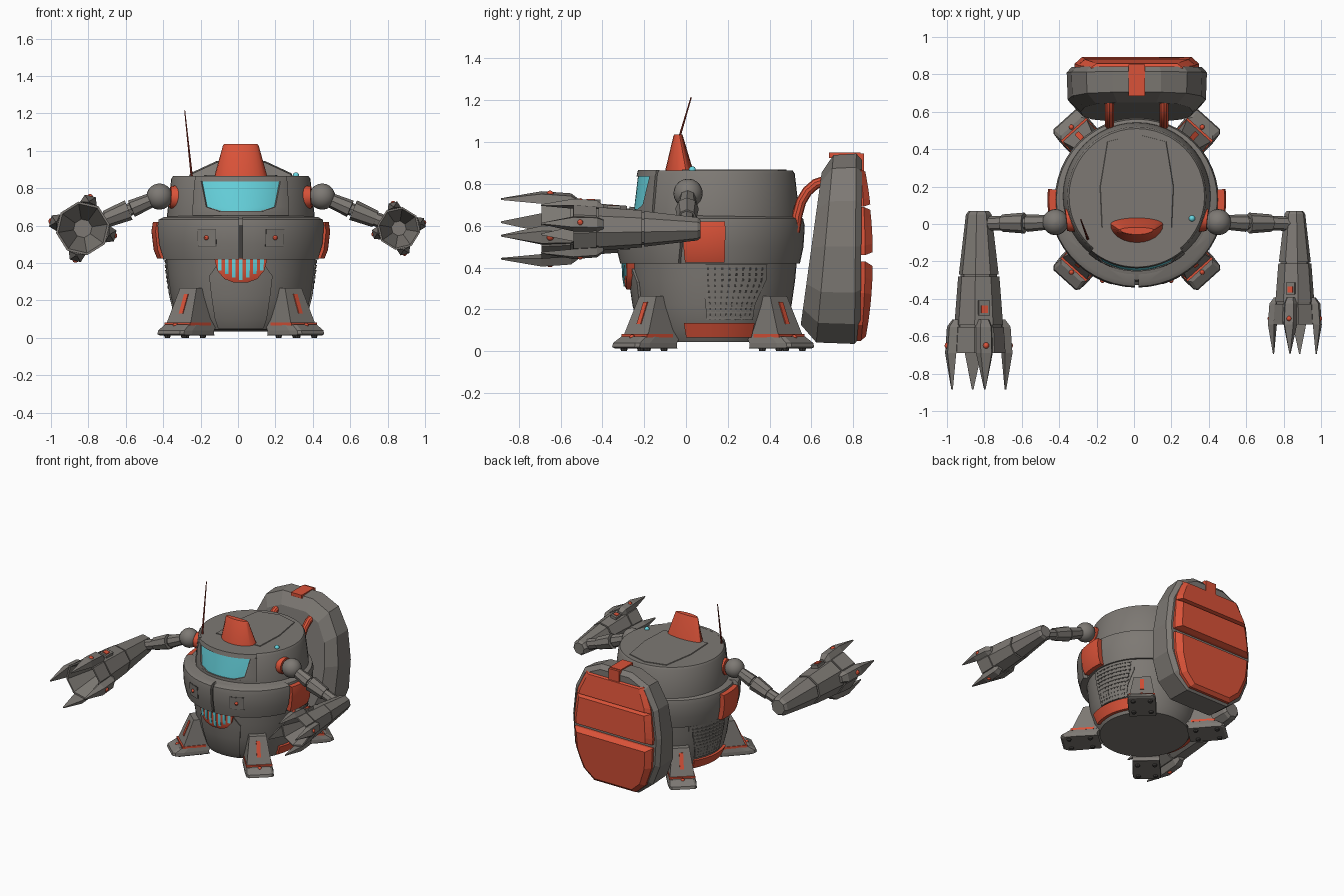
import bpy, bmesh, math
from mathutils import Matrix, Vector

if "Cube" in bpy.data.objects:
    bpy.data.objects.remove(bpy.data.objects["Cube"])

CX, CY = 0.015, 0.13          # body axis
T = Matrix.Translation


def material(name, rgb):
    m = bpy.data.materials.new(name)
    m.diffuse_color = (*rgb, 1)
    m.use_nodes = True
    m.node_tree.nodes["Principled BSDF"].inputs["Base Color"].default_value = m.diffuse_color
    return m


GREY = material("warm grey", (0.205, 0.19, 0.173))
DARK = material("dark grey", (0.06, 0.056, 0.052))
RED = material("orange red", (0.70, 0.085, 0.04))
MAROON = material("dark red", (0.25, 0.03, 0.018))
CYAN = material("cyan glass", (0.14, 0.68, 0.76))


def part(name, lofts, mat, M=Matrix(), smooth=True):
    """One object from lofts; each loft is a list of equal-length closed rings."""
    bm = bmesh.new()
    for rings in lofts:
        vs = [[bm.verts.new(M @ Vector(p)) for p in r] for r in rings]
        n = len(vs[0])
        for a, b in zip(vs, vs[1:]):
            for i in range(n):
                bm.faces.new((a[i], a[(i + 1) % n], b[(i + 1) % n], b[i]))
        bm.faces.new(vs[0])
        bm.faces.new(vs[-1])
    bmesh.ops.recalc_face_normals(bm, faces=bm.faces)
    me = bpy.data.meshes.new(name)
    bm.to_mesh(me)
    bm.free()
    ob = bpy.data.objects.new(name, me)
    ob.location.x = CX
    me.materials.append(mat)
    bpy.context.collection.objects.link(ob)
    if smooth:
        bpy.ops.object.select_all(action='DESELECT')
        ob.select_set(True)
        bpy.context.view_layer.objects.active = ob
        bpy.ops.object.shade_smooth_by_angle(angle=math.radians(30))
    return ob


def on_body(a, r, z):
    a = math.radians(a)
    return (r * math.sin(a), CY - r * math.cos(a), z)


def lathe(profile, n=48):
    return [[on_body(360 * i / n, r, z) for i in range(n)] for r, z in profile]


def patch(profile, thick=0.02, n=10):
    """Curved slab on the body: rows of (z, outer radius, start angle, end angle)."""
    rows = []
    for z, r, a0, a1 in profile:
        angs = [a0 + (a1 - a0) * i / n for i in range(n + 1)]
        rows.append([on_body(a, r, z) for a in angs] +
                    [on_body(a, r - thick, z) for a in reversed(angs)])
    return rows


def box(x0, x1, y0, y1, z0, z1):
    return [[(x0, y0, z), (x1, y0, z), (x1, y1, z), (x0, y1, z)] for z in (z0, z1)]


def tube(points, radii, n=10):
    """Loft of circles square to a path."""
    pts = [Vector(p) for p in points]
    rings = []
    for i, p in enumerate(pts):
        d = (pts[min(i + 1, len(pts) - 1)] - pts[max(i - 1, 0)]).normalized()
        u = d.cross(Vector((1, 0, 0)) if abs(d.x) < 0.7 else Vector((0, 0, 1))).normalized()
        v = d.cross(u)
        rings.append([p + radii[i] * (u * math.cos(t) + v * math.sin(t))
                      for t in (2 * math.pi * k / n for k in range(n))])
    return rings


def ball(c, r, n=20, m=10):
    c = Vector(c)
    return [[c + r * Vector((math.sin(t) * math.cos(2 * math.pi * k / n),
                             math.sin(t) * math.sin(2 * math.pi * k / n), math.cos(t)))
             for k in range(n)] for t in (math.pi * (0.02 + 0.96 * j / m) for j in range(m + 1))]


# --- Body: hull, belly band, head and roof plate ---
part("hull", [lathe([(.31, .045), (.345, .10), (.375, .22), (.392, .34), (.40, .43)])], GREY)
part("belly_band", [lathe([(.39, .42), (.415, .42), (.432, .50), (.438, .60), (.43, .635), (.37, .655)])], GREY)
part("head", [lathe([(.395, .64), (.393, .67), (.372, .85), (.362, .865)])], GREY, T((0, .018, 0)))
part("roof_plate", [[[(s * .19, -.02, z), (s * .2, .2, z), (s * .16, .44, z), (0, .48, z),
                      (-s * .16, .44, z), (-s * .2, .2, z), (-s * .19, -.02, z)]
                     for s, z in ((1, .86), (.97, .870))]], GREY)
part("belly_shields", [patch([(.42, .445, s * 1.2, s * 68), (.50, .464, s * 1.2, s * 70),
                              (.60, .470, s * 1.2, s * 71), (.632, .464, s * 1.2, s * 71),
                              (.645, .44, s * 1.2, s * 70)], .06)
                       for s in (-1, 1)], GREY)
part("belly_slit", [patch([(.425, .435, -1.2, 1.2), (.60, .455, -1.2, 1.2)], n=2)], DARK)
part("front_plate", [patch([(.05, .325, -22, 22), (.10, .355, -23, 23), (.22, .386, -24, 24),
                            (.33, .402, -25, 25), (.41, .41, -16, 16)])], GREY)

# --- Window sunk into a frame with a brow ---
W = T((0, .018, 0))
part("window", [patch([(.678, .396, -15, 15), (.70, .394, -27, 27), (.835, .378, -33, 33)], n=16)], CYAN, W)
part("window_frame", [patch([(.835, .385, -40, 40), (.866, .378, -40, 40)], n=16),
                      patch([(.655, .402, -40, 40), (.676, .402, -40, 40)], n=16)] +
     [patch([(.672, .402, s * 15, s * 40), (.70, .401, s * 27.5, s * 40), (.84, .386, s * 33.5, s * 40)])
      for s in (-1, 1)], GREY, W)

# --- Mouth grille ---
part("mouth", [patch([(.295, .415, -5, 5), (.315, .424, -12, 12), (.36, .432, -17, 17), (.425, .435, -19, 19)],
                     thick=.05)], RED)
part("mouth_slots", [patch([(.31 + .0012 * abs(a) ** 1.4, .428, a - 1.3, a + 1.3), (.36, .436, a - 1.3, a + 1.3),
                            (.42, .438, a - 1.3, a + 1.3)], n=2)
                     for a in (-15, -10, -5, 0, 5, 10, 15)], CYAN)

for s, side in ((-1, "left"), (1, "right")):
    # --- Side panels and vents ---
    part("side_panel_" + side, [patch([(.425, .448, s * 72.5, s * 97), (.47, .466, s * 72.5, s * 97),
                                       (.57, .478, s * 72.5, s * 97), (.62, .470, s * 72.5, s * 97)], .05)], RED)
    part("skirt_" + side, [patch([(.065, .345, s * 68, s * 122), (.135, .375, s * 68, s * 122)], .03)], RED)
    part("vent_back_" + side, [patch([(.15, .362, s * 86, s * 120), (.22, .379, s * 85, s * 122),
                                      (.34, .395, s * 84, s * 126), (.415, .402, s * 84, s * 128)])], DARK)
    bars = []
    for k in range(10):
        a, b = 86 + 34 * k / 9, 84 + 44 * k / 9
        bars.append(patch([(.15, .364, s * (a - 1.4), s * (a + 1.4)), (.22, .382, s * (a - 1.4), s * (a + 1.4)),
                           (.34, .398, s * (b - 1.7), s * (b + 1.7)), (.415, .405, s * (b - 1.7), s * (b + 1.7))], n=1))
    for k in range(10):
        z = .152 + .0275 * k
        r = .366 + .040 * (1 - (1 - k / 9) ** 1.6)
        bars.append(patch([(z, r, s * 85, s * (120 + .8 * k)), (z + .017, r + .002, s * 85, s * (120 + .8 * k))]))
    part("vent_bars_" + side, bars, GREY)

    # --- Belly hatches with a red light ---
    a = s * 23
    part("hatch_rim_" + side, [patch([(.487, .464, a - 6.6, a + 6.6), (.583, .4705, a - 6.6, a + 6.6)], n=4)], DARK)
    part("hatch_" + side, [patch([(.490, .466, a - 6.2, a + 6.2), (.580, .4725, a - 6.2, a + 6.2)], n=4)], GREY)
    part("hatch_light_" + side, [ball(on_body(a, .47, .535), .013, 10, 6)], RED)

    # --- Hoses to the backpack ---
    hose = ((.52, .57), (.532, .65), (.55, .715), (.58, .765), (.62, .80), (.68, .82))
    part("hose_" + side, [tube([(s * .145, y, z) for y, z in hose], [.025] * 6)], RED)

    # --- Arms: shoulder, two links, tapering claw cannon ---
    sh = Vector((s * .435, .01, .755))
    part("shoulder_socket_" + side, [tube([(s * .33, .025, .75), (s * .378, .02, .752)], [.068, .058], 16)], RED)
    part("shoulder_" + side, [ball(sh, .07)], GREY)
    arm = [sh, (s * .585, .005, .69), (s * .6, .005, .683), (s * .72, .005, .635), (s * .84, .0, .59)]
    part("arm_links_" + side, [tube(arm[:2], [.036, .047], 8), tube(arm[1:3], [.034, .034], 8),
                               tube(arm[2:4], [.056, .046], 8), tube(arm[3:], [.038, .04], 8)], GREY, smooth=False)
    k = 1.0 if s < 0 else 0.8
    C = T((s * .845, .07, .585)) @ Matrix.Diagonal((-s * k, k, k, 1))
    C = C @ Matrix.Rotation(math.radians(13), 4, 'Y')

    def ring(d, r):
        return [(r * math.cos(t), -d, r * math.sin(t)) for t in (math.pi * (j + .5) / 4 for j in range(8))]

    part("cannon_" + side, [[ring(*p) for p in (
        (0, .055), (.02, .07), (.34, .108), (.34, .098), (.352, .098), (.352, .112), (.61, .132), (.61, .124),
        (.622, .124), (.622, .136), (.76, .145), (.76, .133), (.5, .05))]], GREY, C, False)
    claws, beads = [], []
    for q in range(4):
        R = Matrix.Rotation(math.pi / 2 * q, 4, 'Y')
        rows = ((.58, .03, .115, .14), (.62, .045, .12, .168), (.76, .046, .134, .178), (.955, .004, .143, .15))
        claws.append([[R @ Vector(p) for p in ((-w, -d, i), (w, -d, i), (w * .65, -d, o), (-w * .65, -d, o))]
                      for d, w, i, o in rows])
        beads.append(ball(R @ Vector((0, -.72, .170)), .018, 10, 6))
    claws.append(box(-.03, .03, -.56, -.48, .10, .137))
    beads.append(box(-.018, .018, -.545, -.505, .10, .143))
    part("claws_" + side, claws, GREY, C, False)
    part("claw_lights_" + side, beads, RED, C)

    # --- Legs, feet, trims and sole studs ---
    for ang, where in ((42, "front_"), (138, "back_")):
        L = T((0, CY, 0)) @ Matrix.Rotation(math.radians(s * ang), 4, 'Z')
        tag = where + side

        def quad(w, r0, r1, z):
            return [(-w, -r0, z), (w, -r0, z), (w, -r1, z), (-w, -r1, z)]

        part("leg_" + tag, [[quad(.088, .30, .50, .07), quad(.06, .30, .42, .265)]], GREY, L, False)
        foot = ((.095, .32), (.10, .50), (.095, .56), (.08, .578))
        part("foot_" + tag, [[[(x * f, -y * f, z) for x, y in foot] + [(-x * f, -y * f, z) for x, y in foot[::-1]]
                              for f, z in ((.97, .012), (1, .02), (.99, .04), (.91, .07))]], GREY, L, False)
        part("foot_trim_" + tag, [box(-.091, .091, -.507, -.34, .066, .082)], RED, L, False)
        part("leg_light_" + tag, [[quad(.014, .43, .481, .13), quad(.014, .39, .438, .235)]], RED, L, False)
        part("foot_light_" + tag, [ball((0, -.522, .066), .014, 10, 6)], RED, L)
        part("sole_studs_" + tag, [tube([(x, -y, .014), (x, -y, 0)], [.018, .014], 8)
                                   for x in (-.06, .06) for y in (.37, .52)], DARK, L)

# --- Backpack ---
EDGE = ((.035, .18), (.13, .30), (.28, .36), (.5, .375), (.72, .35), (.88, .27), (.945, .13))


def half_width(z):
    for (z0, w0), (z1, w1) in zip(EDGE, EDGE[1:]):
        if z <= z1:
            return w0 + (w1 - w0) * (z - z0) / (z1 - z0)
    return EDGE[-1][1]


def pack_ring(y, lean, f):
    half = [(w * f, y + lean * (z - .5), .495 + (z - .495) * f) for z, w in EDGE]
    return half + [(-x, yy, z) for x, yy, z in reversed(half)]


part("backpack", [[pack_ring(.60, .11, .80), pack_ring(.665, .09, .985), pack_ring(.81, .01, 1),
                   pack_ring(.838, .01, .93)]], GREY, smooth=False)


def pack_plate(z0, z1):
    """Bevelled back plate that follows the pack outline and bows outward."""
    zs = [z0 + (z1 - z0) * i / 5 for i in range(6)]
    mid = (z0 + z1) / 2
    rings = []
    for y, f, bow in ((.81, 1, 0), (.857, 1, .12), (.893, .88, .2)):
        half = [(.89 * half_width(z) * f, y - bow * (z - .45) ** 2, mid + (z - mid) * f) for z in zs]
        rings.append(half + [(-x, yy, z) for x, yy, z in reversed(half)])
    return rings


part("pack_plates", [pack_plate(.05, .43), pack_plate(.46, .69), pack_plate(.692, .87)], RED, smooth=False)
part("pack_strap", [box(-.045, .045, .685, .835, .925, .951), box(-.045, .045, .80, .852, .86, .946)],
     RED, smooth=False)

# --- Roof fittings: funnel, antenna, beacon ---
part("funnel", [[[(w * math.cos(t), y + (d if math.sin(t) < 0 else b) * math.sin(t), z)
                  for t in (2 * math.pi * i / 24 for i in range(24))]
                 for w, y, d, b, z in ((.142, .0, .10, .035, .862), (.095, -.03, .03, .015, 1.03),
                                       (.088, -.03, .026, .012, 1.036))]], RED)
part("antenna", [tube([(-.262, -.08, .86), (-.30, .025, 1.215)], [.007, .003], 6)], MAROON)
part("beacon", [ball((.295, .03, .868), .017, 12, 8)], CYAN)
